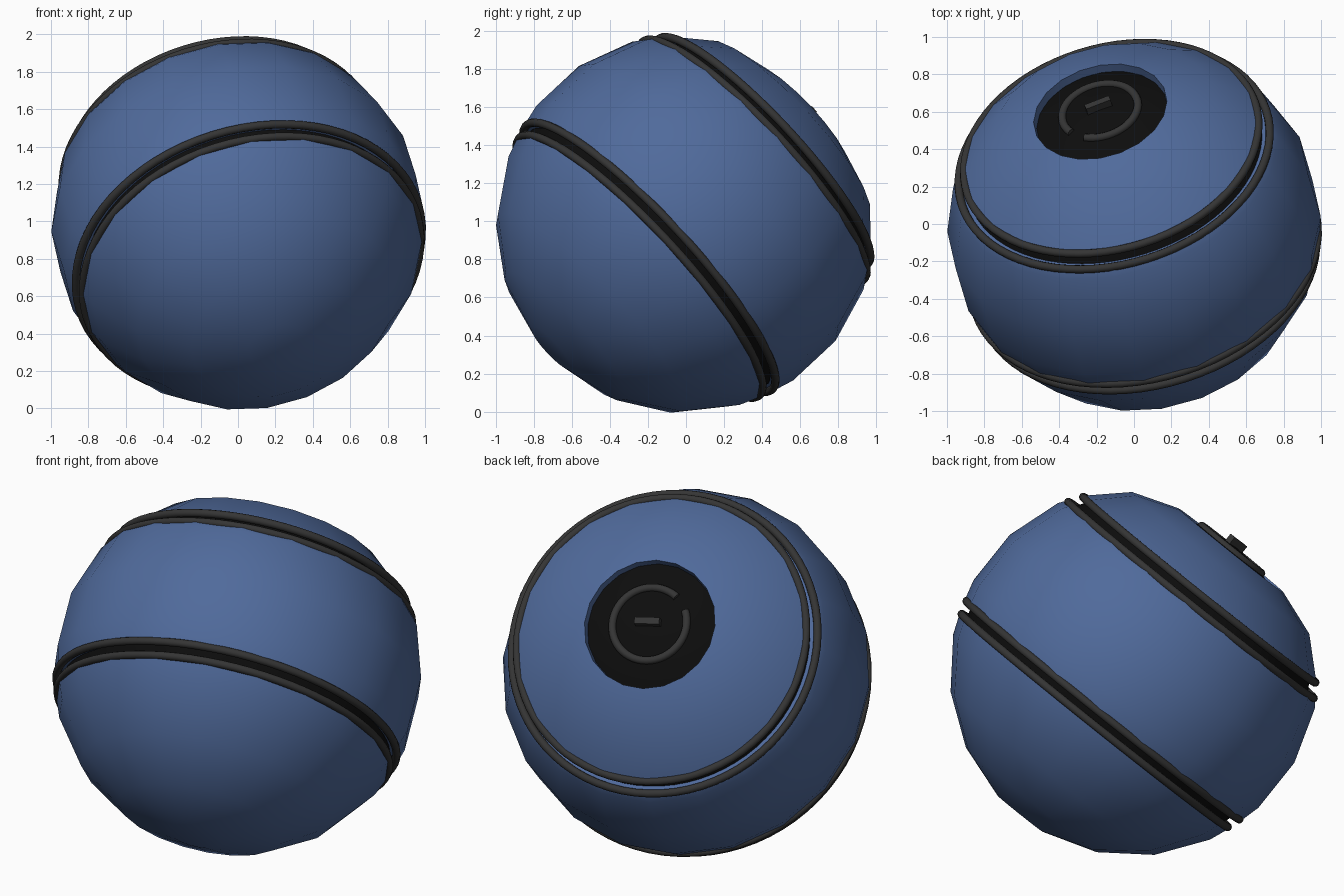
import bpy, bmesh
from math import sin, cos, pi, sqrt, radians
from mathutils import Matrix, Vector

if "Cube" in bpy.data.objects:
    bpy.data.objects.remove(bpy.data.objects["Cube"])


def material(name, colour):
    m = bpy.data.materials.new(name)
    m.use_nodes = True
    m.diffuse_color = (*colour, 1)
    m.node_tree.nodes["Principled BSDF"].inputs["Base Color"].default_value = (*colour, 1)
    return m


BLUE = material("blue shell", (0.08, 0.145, 0.33))
BLACK = material("black core", (0.004, 0.004, 0.004))
GREY = material("dark grey trim", (0.035, 0.035, 0.035))

# Tilted frame: local z is the ball's axis, local x runs along the dash
axis = Vector((-0.215, 0.715, 0.665)).normalized()
side = Vector((0.93, 0.357, -0.083))
side = (side - axis * side.dot(axis)).normalized()
FRAME = Matrix.Translation((0, 0, 0.99)) @ Matrix((side, axis.cross(side), axis)).transposed().to_4x4()


def finish(name, bm, mat):
    bmesh.ops.remove_doubles(bm, verts=bm.verts, dist=1e-4)
    bmesh.ops.recalc_face_normals(bm, faces=bm.faces)
    bm.transform(FRAME)
    mesh = bpy.data.meshes.new(name)
    bm.to_mesh(mesh)
    bm.free()
    mesh.materials.append(mat)
    ob = bpy.data.objects.new(name, mesh)
    bpy.context.collection.objects.link(ob)
    bpy.ops.object.select_all(action="DESELECT")
    ob.select_set(True)
    bpy.context.view_layer.objects.active = ob
    bpy.ops.object.shade_smooth_by_angle(angle=radians(40))


def revolve(name, profile, mat, steps, closed=True, start=0.0, sweep=2 * pi):
    """Spin a (radius, height) profile round the ball's axis."""
    bm = bmesh.new()
    vs = [bm.verts.new((r * cos(start), r * sin(start), h)) for r, h in profile]
    pairs = list(zip(vs, vs[1:])) + ([(vs[-1], vs[0])] if closed else [])
    edges = [bm.edges.new(p) for p in pairs]
    bmesh.ops.spin(bm, geom=vs + edges, cent=(0, 0, 0), axis=(0, 0, 1),
                   angle=sweep, steps=steps)
    if sweep < 6:
        bmesh.ops.holes_fill(bm, edges=[e for e in bm.edges if e.is_boundary])
    finish(name, bm, mat)


def circle(r, h, size, n=10):
    return [(r + size * cos(2 * pi * i / n), h + size * sin(2 * pi * i / n)) for i in range(n)]


def ball_radius(h, r=1.0):
    return sqrt(r * r - h * h)


def facets(low, high):
    """Outer profile of the faceted ball between two heights."""
    rings = [-cos(radians(9 + 18 * k)) for k in range(10)]
    hs = [low] + [h for h in rings if low < h < high] + [high]
    return [(ball_radius(h, 0.995 if h in (low, high) else 1.0), h) for h in hs]


SIDES = 20
HALF = 0.04
BANDS = {"lower": -0.305, "upper": 0.53}
low, high = BANDS["lower"], BANDS["upper"]

# Blue shells
bottom = facets(-0.9877, low - HALF)
revolve("bottom_shell", [(0, -0.9877), (ball_radius(-0.9877), -0.9877)] + bottom[1:]
        + [(0, low - HALF)], BLUE, SIDES, closed=False)
revolve("middle_shell", facets(low + HALF, high - HALF)
        + [(0.74, high - HALF), (0.84, low + HALF)], BLUE, SIDES)
revolve("top_shell", [(0.81, high + HALF), (0.615, 0.752), (0.365, 0.84),
                      (0.355, 0.76), (0.6, high + HALF)], BLUE, SIDES)

# Black core, showing through the opening at the top
bm = bmesh.new()
bmesh.ops.create_uvsphere(bm, u_segments=40, v_segments=24, radius=0.87)
finish("core_ball", bm, BLACK)

# Grooved bands: a black floor between two grey lips
for label, d in BANDS.items():
    revolve(label + "_groove_floor",
            [(ball_radius(d + s, 0.95), d + s) for s in (-0.035, 0, 0.035)]
            + [(0.75, d + 0.035), (0.75, d - 0.035)], BLACK, 72)
    for edge, s in (("lower", -0.036), ("upper", 0.036)):
        revolve(f"{label}_band_{edge}_lip",
                circle(ball_radius(d + s, 0.985), d + s, 0.022), GREY, 72)

# Broken ring and raised dash on the core
gap, half_gap = radians(216), radians(13)
revolve("symbol_ring", circle(0.207, 0.845, 0.022), GREY, 48,
        start=gap + half_gap, sweep=2 * pi - 2 * half_gap)
bm = bmesh.new()
bmesh.ops.create_cube(bm, size=1, matrix=Matrix.Translation((0, 0, 0.88))
                      @ Matrix.Diagonal((0.14, 0.038, 0.06, 1)))
finish("symbol_dash", bm, GREY)
